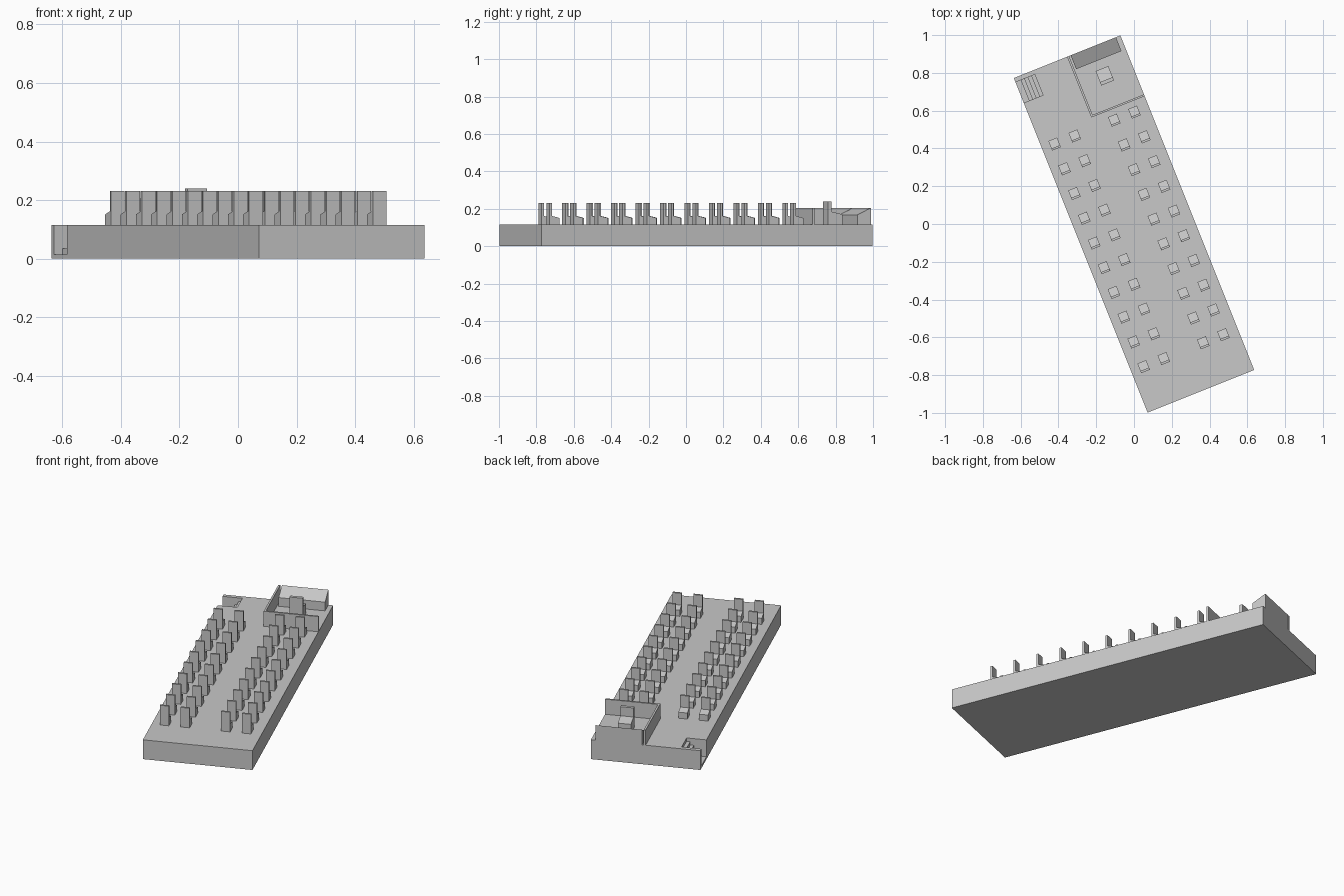
import bpy, math
from mathutils import Matrix, Vector

cube = bpy.data.objects.get("Cube")
if cube:
    bpy.data.objects.remove(cube, do_unlink=True)

TURN = Matrix.Rotation(math.atan(0.4), 4, 'Z')   # whole deck stands at an angle
HALF_W, HALF_L, DECK = 0.304, 0.9535, 0.115

grey = bpy.data.materials.new("plain_grey")
grey.use_nodes = True
grey.diffuse_color = (0.58, 0.58, 0.58, 1)
grey.node_tree.nodes["Principled BSDF"].inputs["Base Color"].default_value = grey.diffuse_color


def prism_mesh(name, profile, axis, lo, hi):
    """Extrude a (horizontal, z) profile along axis 'X' or 'Y' from lo to hi."""
    def point(p, d):
        return (d, p[0], p[1]) if axis == 'X' else (p[0], d, p[1])
    n = len(profile)
    verts = [point(p, d) for d in (lo, hi) for p in profile]
    faces = [tuple(range(n)), tuple(range(2 * n - 1, n - 1, -1))]
    faces += [(i, i + n, (i + 1) % n + n, (i + 1) % n) for i in range(n)]
    mesh = bpy.data.meshes.new(name)
    mesh.from_pydata(verts, [], faces)
    mesh.materials.append(grey)
    # make every normal point outwards
    import bmesh
    bm = bmesh.new()
    bm.from_mesh(mesh)
    bmesh.ops.recalc_face_normals(bm, faces=bm.faces)
    bm.to_mesh(mesh)
    bm.free()
    return mesh


def place(name, mesh, x=0, y=0):
    obj = bpy.data.objects.new(name, mesh)
    obj.matrix_world = TURN @ Matrix.Translation(Vector((x, y, 0)))
    bpy.context.collection.objects.link(obj)
    return obj


def block(name, x0, x1, y0, y1, z0, z1):
    profile = [(x0, z0), (x1, z0), (x1, z1), (x0, z1)]
    return place(name, prism_mesh(name, profile, 'Y', y0, y1))


def seat_mesh(name, half_w, half_d, thick, front, rear, top):
    """Side profile: sloping cushion with an upright backrest."""
    back = thick - half_d
    profile = [(-half_d, DECK), (half_d, DECK), (half_d, front),
               (back, rear), (back, top), (-half_d, top)]
    return prism_mesh(name, profile, 'X', -half_w, half_w)


# Floor deck with a stairwell cut into the entrance side
deck = block("floor_deck", -HALF_W, HALF_W, -HALF_L, HALF_L, 0, DECK)
x, z = -0.274, 0.015
stairs = [(-0.35, 0.15), (-0.35, z), (x, z)]
for step in range(4):
    z += 0.02
    stairs += [(x, z), (x + 0.02, z)]
    x += 0.02
stairs.append((x, 0.15))
cutter = place("stairwell_cutter", prism_mesh("stairwell_cutter", stairs, 'Y', 0.812, 0.93))
cutter.hide_render = True
cut = deck.modifiers.new("stairwell", 'BOOLEAN')
cut.operation, cut.solver, cut.object = 'DIFFERENCE', 'EXACT', cutter
bpy.context.view_layer.update()
bpy.context.view_layer.objects.active = deck
bpy.ops.object.modifier_apply(modifier=cut.name)
bpy.data.objects.remove(cutter, do_unlink=True)

# Passenger seats: ten rows, two either side of the aisle
seat = seat_mesh("passenger_seat", 0.025, 0.0275, 0.012, 0.151, 0.162, 0.232)
for row in range(10):
    for col, x in enumerate((-0.233, -0.118, 0.107, 0.222)):
        place(f"passenger_seat_{row + 1}_{col + 1}", seat, x, 0.549 - row * 0.141)

# Driver's cab: larger seat, partition walls and sloping dashboard
place("driver_seat", seat_mesh("driver_seat", 0.0365, 0.041, 0.019, 0.17, 0.185, 0.239), 0.148, 0.786)
block("cab_side_wall", 0, 0.011, 0.607, HALF_L, DECK, 0.205)
block("cab_rear_wall", 0.011, HALF_W, 0.607, 0.618, DECK, 0.205)
slope = [(0.875, DECK), (HALF_L, DECK), (HALF_L, 0.205), (0.875, 0.167)]
place("dashboard", prism_mesh("dashboard", slope, 'X', 0.02, 0.278))
